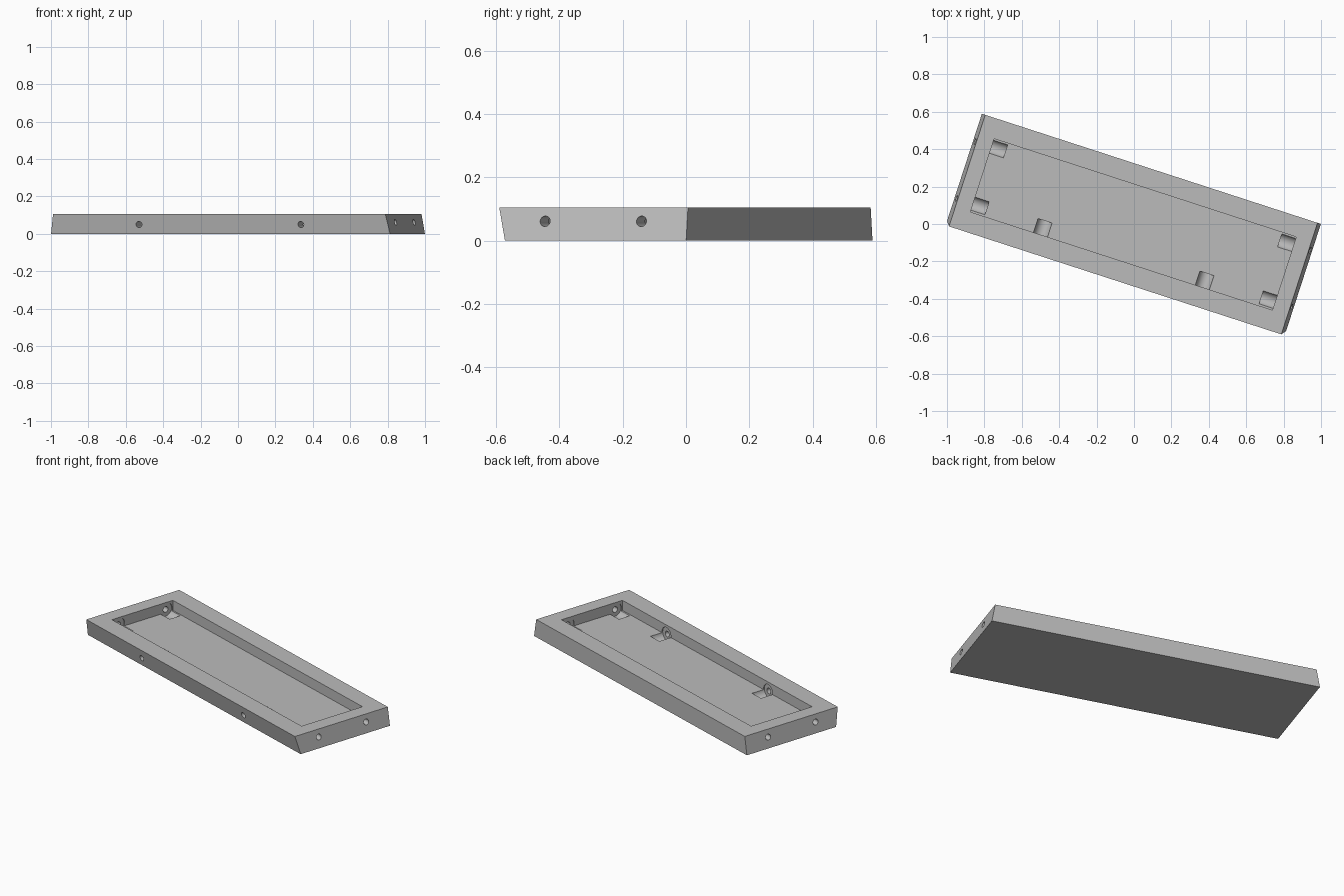
import bpy, bmesh, math
from mathutils import Matrix, Vector

cube = bpy.data.objects.get("Cube")
if cube:
    bpy.data.objects.remove(cube, do_unlink=True)

HEIGHT = 0.105
FLOOR = 0.045
WALL_X = 0.849          # half length of the recess
WALL_FRONT = -0.209
WALL_BACK = 0.202

grey = bpy.data.materials.new("plain_grey")
grey.use_nodes = True
colour = (0.5, 0.5, 0.5, 1)
grey.diffuse_color = colour
grey.node_tree.nodes["Principled BSDF"].inputs["Base Color"].default_value = colour


def make_object(name, bm):
    bmesh.ops.recalc_face_normals(bm, faces=bm.faces)
    mesh = bpy.data.meshes.new(name)
    bm.to_mesh(mesh)
    bm.free()
    mesh.materials.append(grey)
    obj = bpy.data.objects.new(name, mesh)
    bpy.context.collection.objects.link(obj)
    return obj


def frustum(name, low, high):
    """Block between two rectangles, each (x0, x1, y0, y1, z)."""
    bm = bmesh.new()
    rings = []
    for x0, x1, y0, y1, z in (low, high):
        corners = ((x0, y0), (x1, y0), (x1, y1), (x0, y1))
        rings.append([bm.verts.new((x, y, z)) for x, y in corners])
    bottom, top = rings
    bm.faces.new(bottom)
    bm.faces.new(top)
    for i in range(4):
        j = (i + 1) % 4
        bm.faces.new((bottom[i], bottom[j], top[j], top[i]))
    return make_object(name, bm)


def rod(name, start, end, radius):
    """Cylinder between two points."""
    start, end = Vector(start), Vector(end)
    axis = end - start
    turn = axis.to_track_quat('Z', 'Y').to_matrix().to_4x4()
    bm = bmesh.new()
    bmesh.ops.create_cone(bm, cap_ends=True, segments=40, radius1=radius,
                          radius2=radius, depth=axis.length,
                          matrix=Matrix.Translation((start + end) / 2) @ turn)
    return make_object(name, bm)


# Tray block: ends slope inwards, front overhangs, back is upright
tray = frustum("tray_body",
               (-0.953, 0.953, -0.293, 0.309, 0),
               (-0.934, 0.934, -0.318, 0.309, HEIGHT))

# Recess
cutters = [frustum("recess_cutter",
                   (-WALL_X, WALL_X, WALL_FRONT, WALL_BACK, FLOOR),
                   (-WALL_X, WALL_X, WALL_FRONT, WALL_BACK, HEIGHT + 0.1))]


def screw_hole(wall, inward):
    """Thin hole through the wall and a wide groove behind it."""
    wall, inward = Vector(wall), Vector(inward)
    cutters.append(rod("hole_cutter", wall - inward * 0.2, wall + inward * 0.04, 0.0165))
    cutters.append(rod("groove_cutter", wall - inward * 0.005, wall + inward * 0.078, 0.04))


# Two holes in each end, two in the front
for side in (-1, 1):
    for y in (-0.163, 0.157):
        screw_hole((side * WALL_X, y, 0.061), (-side, 0, 0))
    screw_hole((side * 0.455, WALL_FRONT, 0.05), (0, 1, 0))

# Cut everything out of the block
bpy.context.view_layer.objects.active = tray
for cutter in cutters:
    cutter.hide_render = True
    mod = tray.modifiers.new("cut", 'BOOLEAN')
    mod.operation = 'DIFFERENCE'
    mod.solver = 'EXACT'
    mod.object = cutter
    bpy.ops.object.modifier_apply(modifier=mod.name)
for cutter in cutters:
    bpy.data.objects.remove(cutter, do_unlink=True)

# Turn the tray on the ground and smooth the bores
tray.rotation_euler = (0, 0, math.radians(-18))
tray.location = (-0.0025, 0.001, 0)
bpy.ops.object.select_all(action='DESELECT')
tray.select_set(True)
bpy.ops.object.shade_smooth_by_angle(angle=math.radians(30))
